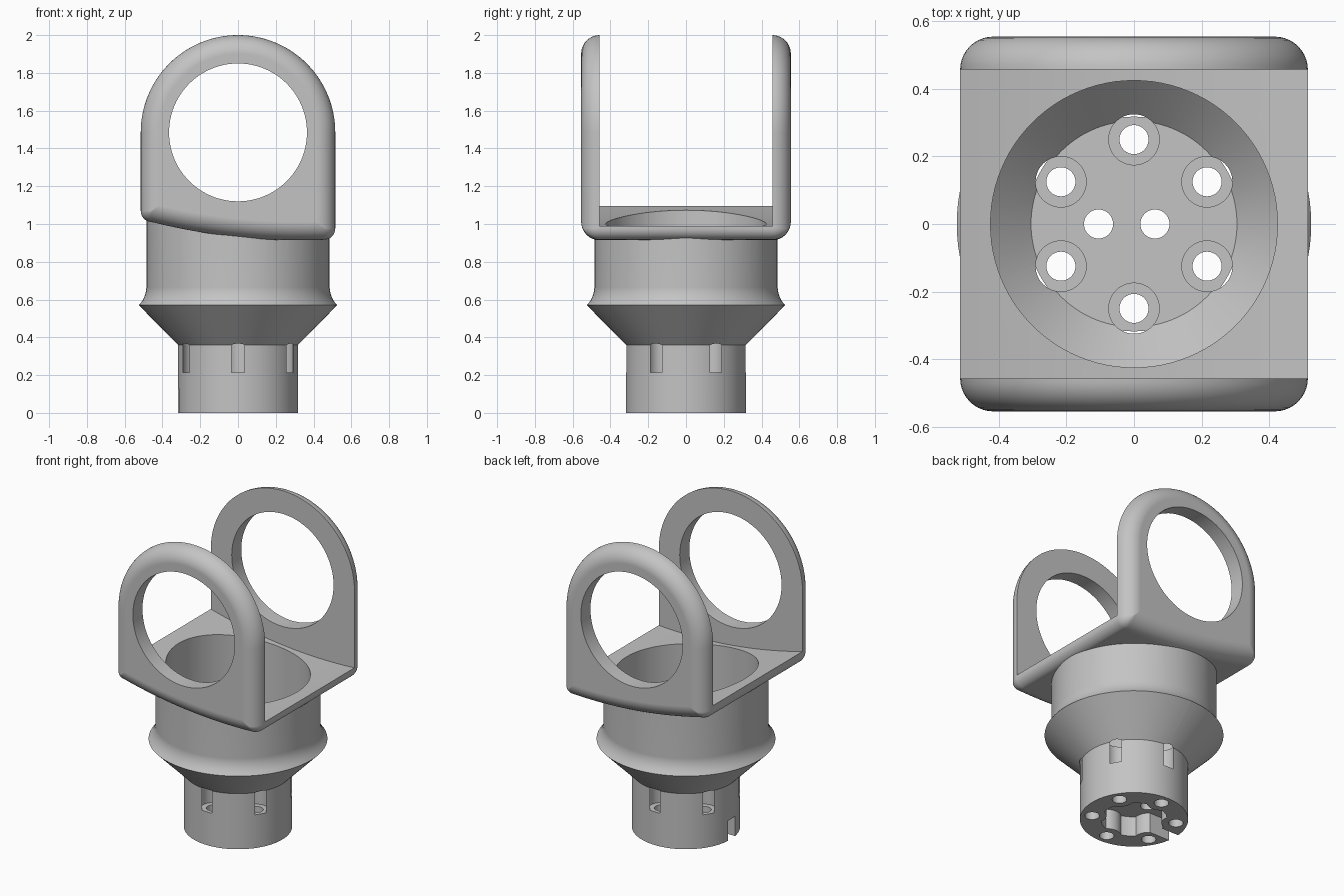
import bpy
import bmesh
from math import sin, cos, pi, radians

default = bpy.data.objects.get("Cube")
if default:
    bpy.data.objects.remove(default, do_unlink=True)

grey = bpy.data.materials.new("light grey")
grey.use_nodes = True
grey.diffuse_color = (0.55, 0.55, 0.55, 1)
grey.node_tree.nodes["Principled BSDF"].inputs["Base Color"].default_value = (0.55, 0.55, 0.55, 1)

WIDTH = 0.515        # half width of the bracket
ARCH_Z = 1.485       # centre of the ear arches
EAR_IN, EAR_T = 0.457, 0.098


def make_object(name, bm):
    bmesh.ops.recalc_face_normals(bm, faces=bm.faces)
    mesh = bpy.data.meshes.new(name)
    bm.to_mesh(mesh)
    bm.free()
    mesh.materials.append(grey)
    obj = bpy.data.objects.new(name, mesh)
    bpy.context.collection.objects.link(obj)
    return obj


def loft(name, rings):
    """Skin equal closed rings of points and cap both ends."""
    bm = bmesh.new()
    loops = [[bm.verts.new(p) for p in ring] for ring in rings]
    n = len(loops[0])
    for a, b in zip(loops, loops[1:]):
        for i in range(n):
            j = (i + 1) % n
            bm.faces.new((a[i], a[j], b[j], b[i]))
    bm.faces.new(loops[0])
    bm.faces.new(loops[-1][::-1])
    return make_object(name, bm)


def turned(name, profile, x=0, y=0, n=96):
    """Solid of revolution about a vertical axis from (radius, z) pairs."""
    return loft(name, [[(x + r * cos(2 * pi * i / n), y + r * sin(2 * pi * i / n), z)
                        for i in range(n)] for r, z in profile])


def rod(name, r, z0, z1, x=0, y=0, n=48):
    return turned(name, [(r, z0), (r, z1)], x, y, n)


def combine(target, tool, operation="DIFFERENCE"):
    """Apply a boolean and discard the tool."""
    tool.hide_render = True
    mod = target.modifiers.new("boolean", "BOOLEAN")
    mod.operation, mod.solver, mod.object = operation, "EXACT", tool
    bpy.context.view_layer.objects.active = target
    bpy.ops.object.modifier_apply(modifier=mod.name)
    bpy.data.objects.remove(tool, do_unlink=True)


def underside(x):
    return 0.914 + 0.16 * (x - 0.32) ** 2


def outline(d):
    """Arched bracket outline in x and z, shrunk inwards by d."""
    s, r = WIDTH - d, max(0.06 - d, 0.004)
    pts = [(s * cos(pi * i / 64), ARCH_Z + s * sin(pi * i / 64)) for i in range(65)]
    e = s - r
    for i in range(9):
        a = pi + pi / 2 * i / 8
        pts.append((-e + r * cos(a), underside(-e) + d + r + r * sin(a)))
    for i in range(1, 24):
        x = -e + 2 * e * i / 24
        pts.append((x, underside(x) + d))
    for i in range(9):
        a = 1.5 * pi + pi / 2 * i / 8
        pts.append((e + r * cos(a), underside(e) + d + r + r * sin(a)))
    return pts


# Bracket block with rounded outer edges
levels = []
for i in range(11):
    a = pi / 2 * i / 10
    levels.append((-EAR_IN - EAR_T * cos(a), EAR_T * (1 - sin(a))))
levels += [(-y, d) for y, d in reversed(levels)]
holder = loft("sensor_holder", [[(x, y, z) for x, z in outline(d)] for y, d in levels])

# Round body with flared collar, cone and lower spigot
body = turned("body", [(0.318, 0), (0.318, 0.36), (0.525, 0.57), (0.507, 0.592),
                       (0.495, 0.617), (0.488, 0.64), (0.485, 0.665), (0.485, 1.055)])
combine(holder, body, "UNION")

# Space between the two ears, above the curved floor
xs = [-0.7 + 1.4 * i / 32 for i in range(33)]
gap = [(x, underside(x) + 0.07) for x in xs] + [(0.7, 2.5), (-0.7, 2.5)]
combine(holder, loft("ear_gap", [[(x, y, z) for x, z in gap] for y in (-EAR_IN, EAR_IN)]))

# Large round window through both ears
window = [[(0.365 * cos(2 * pi * i / 96), y, ARCH_Z + 0.365 * sin(2 * pi * i / 96))
           for i in range(96)] for y in (-1, 1)]
combine(holder, loft("ear_window", window))

# Bowl inside the body
combine(holder, turned("bowl", [(0.305, 0.4), (0.425, 0.52), (0.425, 1.5)]))

# Screw holes with counterbores that break through the spigot wall
screws = [(0.25 * cos(radians(a)), 0.25 * sin(radians(a))) for a in range(30, 390, 60)]
for x, y in screws:
    combine(holder, rod("counterbore", 0.075, 0.215, 0.6, x, y))
    combine(holder, rod("screw_hole", 0.043, -0.1, 0.5, x, y))

# Two cable holes in the bowl floor
for x in (-0.105, 0.062):
    combine(holder, rod("cable_hole", 0.043, -0.1, 0.6, x))

# Pocket under the spigot, lobed around the screws, with a side channel
pocket = rod("pocket", 0.195, -0.1, 0.13, n=96)
for x, y in screws:
    combine(pocket, rod("screw_boss", 0.085, -0.2, 0.3, x, y))
combine(holder, pocket)
channel = [(-0.5, -0.055), (-0.05, -0.055), (-0.05, 0.025), (-0.5, 0.025)]
combine(holder, loft("channel", [[(x, y, z) for x, y in channel] for z in (-0.1, 0.13)]))

# Smooth shading with crisp edges
bpy.ops.object.select_all(action="DESELECT")
holder.select_set(True)
bpy.context.view_layer.objects.active = holder
bpy.ops.object.shade_smooth_by_angle(angle=radians(30))
normals = holder.modifiers.new("weighted_normals", "WEIGHTED_NORMAL")
normals.keep_sharp = True
